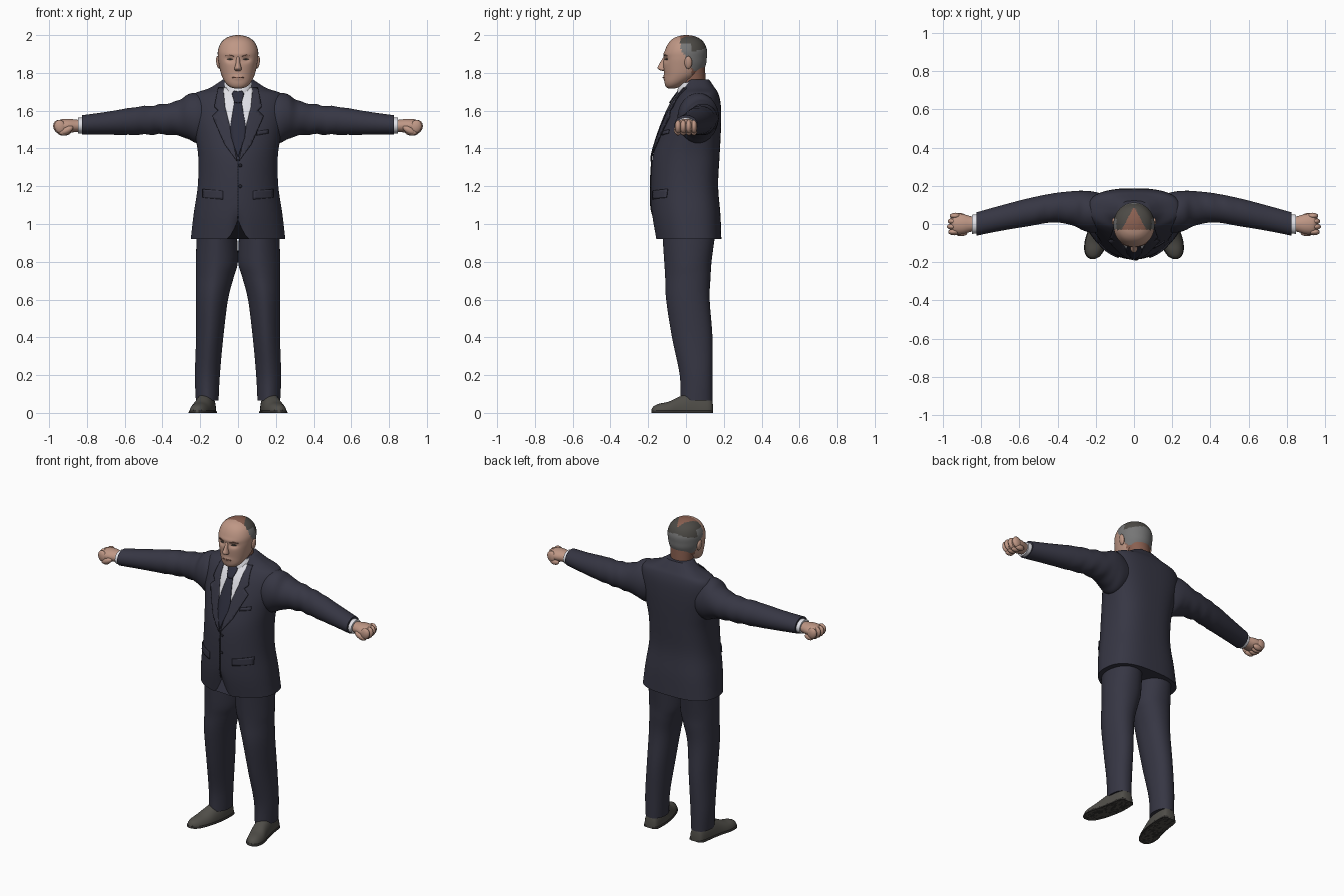
import bpy, bmesh
from math import sin, cos, pi, exp, copysign
from mathutils import Vector, Matrix
from mathutils.bvhtree import BVHTree

if "Cube" in bpy.data.objects:
    bpy.data.objects.remove(bpy.data.objects["Cube"])


def material(name, r, g, b):
    m = bpy.data.materials.new(name)
    m.use_nodes = True
    m.diffuse_color = (r, g, b, 1)
    node = m.node_tree.nodes["Principled BSDF"]
    node.inputs["Base Color"].default_value = (r, g, b, 1)
    node.inputs["Roughness"].default_value = .8
    return m


SUIT = material("navy suit", .037, .037, .057)
SEAM = material("dark seam", .016, .016, .024)
SHIRT = material("white shirt", .75, .75, .8)
TIE = material("dark tie", .026, .027, .046)
SKIN = material("skin", .52, .31, .235)
SHADE = material("brown skin", .25, .115, .08)
GREY = material("grey hair", .18, .18, .18)
DARK = material("dark grey hair", .075, .07, .062)
SHOE = material("shoe leather", .08, .076, .066)
SOLE = material("shoe sole", .03, .028, .026)
SIDES = (("left_", 1), ("right_", -1))


def finish(name, bm, *mats):
    bmesh.ops.recalc_face_normals(bm, faces=bm.faces)
    mesh = bpy.data.meshes.new(name)
    bm.to_mesh(mesh)
    bm.free()
    for m in mats:
        mesh.materials.append(m)
    ob = bpy.data.objects.new(name, mesh)
    bpy.context.collection.objects.link(ob)
    bpy.ops.object.select_all(action='DESELECT')
    ob.select_set(True)
    bpy.context.view_layer.objects.active = ob
    bpy.ops.object.shade_smooth_by_angle(angle=.7)
    return ob


def smooth_rows(rows, steps):
    """Catmull-Rom interpolation of the section table."""
    out = []
    for i in range(len(rows) - 1):
        quad = [rows[max(0, min(len(rows) - 1, i + k))] for k in (-1, 0, 1, 2)]
        for j in range(steps):
            t = j / steps
            out.append([(2 * b + (c - a) * t + (2 * a - 5 * b + 4 * c - d) * t * t
                         + (3 * b - a - 3 * c + d) * t ** 3) / 2
                        for a, b, c, d in zip(*quad)])
    return out + [list(rows[-1])]


def loft(name, rows, *mats, axis="z", side=1, n=40, steps=5, low=2, high=2, shape=None, paint=None):
    """Sections are (position, centre a, centre b, radius a, radius b)."""
    place = {"z": lambda t, a, b: (a, b, t), "x": lambda t, a, b: (t, a, b),
             "y": lambda t, a, b: (a, t, max(b, 0))}[axis]
    bm = bmesh.new()
    rings = []
    for t, a, b, ra, rb in smooth_rows(rows, steps):
        ring = []
        for k in range(n):
            c, s = cos(2 * pi * k / n), sin(2 * pi * k / n)
            e = 2 / (high if s > 0 else low)
            v = Vector(place(t, a + ra * copysign(abs(c) ** e, c), b + rb * copysign(abs(s) ** e, s)))
            if shape:
                shape(v)
            v.x *= side
            ring.append(bm.verts.new(v))
        rings.append(ring)
    for r, q in zip(rings, rings[1:]):
        for k in range(n):
            bm.faces.new((r[k], r[k - 1], q[k - 1], q[k]))
    bm.faces.new(rings[0])
    bm.faces.new(rings[-1])
    if paint:
        for f in bm.faces:
            f.material_index = paint(f.calc_center_median())
    return finish(name, bm, *mats)


def blob(name, centre, size, mat, tilt=0, side=1):
    bm = bmesh.new()
    bmesh.ops.create_uvsphere(bm, u_segments=20, v_segments=12, radius=1)
    turn = Matrix.Rotation(tilt, 4, 'Y')
    bm.transform(Matrix.Scale(side, 4, (1, 0, 0)) @ Matrix.Translation(centre) @ turn
                 @ Matrix.Diagonal((*size, 1)))
    return finish(name, bm, mat)


def plate(name, outline, target, mat, lift=.004, side=1):
    """Thin sheet with an (x, z) outline, laid on the front of the target."""
    tree = BVHTree.FromPolygons([v.co for v in target.data.vertices],
                                [p.vertices for p in target.data.polygons])
    bm = bmesh.new()
    bm.faces.new([bm.verts.new((x * side, 0, z)) for x, z in outline])
    for axis in (Vector((1, 0, 0)), Vector((0, 0, 1))):
        lo = min(v.co.dot(axis) for v in bm.verts)
        hi = max(v.co.dot(axis) for v in bm.verts)
        cuts = int((hi - lo) / .015)
        for k in range(1, cuts + 1):
            geom = bm.verts[:] + bm.edges[:] + bm.faces[:]
            bmesh.ops.bisect_plane(bm, geom=geom, plane_no=axis,
                                   plane_co=axis * (lo + (hi - lo) * k / (cuts + 1)))
    for v in bm.verts:
        hit = tree.ray_cast(Vector((v.co.x, -1, v.co.z)), Vector((0, 1, 0)))[0]
        v.co.y = (hit.y if hit else 0) - lift
    ob = finish(name, bm, mat)
    mod = ob.modifiers.new("thickness", 'SOLIDIFY')
    mod.thickness = .006
    mod.offset = 0
    return ob


def mirrored(points):
    return points + [(-x, z) for x, z in reversed(points) if x]


# Jacket body with a rounded opening at the front hem
def hem(v):
    if v.y < 0 and v.z < 1.1:
        v.z += max(0, .06 - abs(v.x)) ** 1.5 * 7 * (1.1 - v.z) / .18


jacket = loft("jacket", [(.92, 0, .012, .25, .175), (1.05, 0, 0, .235, .182), (1.2, 0, -.008, .213, .178),
                         (1.35, 0, 0, .21, .177), (1.46, 0, .018, .225, .165), (1.56, 0, .038, .245, .148),
                         (1.64, 0, .055, .25, .128), (1.69, 0, .066, .23, .105), (1.72, 0, .068, .15, .085),
                         (1.765, 0, .06, .08, .062)], SUIT, n=72, high=2.8, low=1.9, shape=hem)

# Shirt front, tie, lapels and pockets
plate("shirt_front", mirrored([(0, 1.36), (.04, 1.5), (.07, 1.62), (.08, 1.72)]), jacket, SHIRT)
plate("tie", mirrored([(0, 1.35), (.036, 1.46), (.042, 1.51), (.019, 1.645), (.03, 1.695)]), jacket, TIE, .009)
plate("tie_knot", mirrored([(0, 1.64), (.02, 1.645), (.032, 1.69), (.02, 1.705)]), jacket, TIE, .014)
plate("front_opening", [(-.003, 1.03), (.003, 1.03), (.003, 1.34), (-.003, 1.34)], jacket, SEAM, .002)
for label, s in SIDES:
    plate(label + "lapel", [(.004, 1.33), (.07, 1.42), (.135, 1.57), (.105, 1.6), (.125, 1.62), (.105, 1.72),
                            (.078, 1.72), (.068, 1.62), (.038, 1.5)], jacket, SUIT, .007, s)
    plate(label + "pocket_flap", [(.08, 1.13), (.185, 1.14), (.185, 1.185), (.08, 1.175)], jacket, SUIT, .004, s)
plate("breast_pocket", [(.1, 1.47), (.16, 1.48), (.16, 1.5), (.1, 1.49)], jacket, SUIT)
for z in (1.2, 1.31):
    blob("jacket_button", (.012, -.186 if z < 1.3 else -.181, z), (.009, .005, .009), SEAM)
loft("shirt_collar", [(1.66, 0, .03, .085, .085), (1.71, 0, .033, .083, .078), (1.75, 0, .04, .077, .068)], SHIRT)

# Sleeves, cuffs, fists, trousers and shoes
for label, s in SIDES:
    def ripple(v):
        v.z += .004 * sin(v.x * 75 + v.y * 25) * exp(-((v.x - .42) / .13) ** 2)

    loft(label + "sleeve", [(.13, .06, 1.56, .09, .1), (.21, .062, 1.56, .107, .132), (.265, .07, 1.568, .104, .118),
                            (.32, .082, 1.56, .09, .092), (.42, .085, 1.553, .076, .078), (.55, .062, 1.545, .073, .073),
                            (.7, .03, 1.533, .066, .06), (.825, 0, 1.525, .061, .051)],
         SUIT, axis="x", side=s, shape=ripple)
    loft(label + "shirt_cuff", [(.8, .004, 1.523, .05, .042), (.848, -.002, 1.521, .05, .042)], SHIRT, axis="x", side=s)
    loft(label + "palm", [(.83, 0, 1.52, .035, .03), (.86, 0, 1.52, .042, .033), (.9, 0, 1.52, .053, .037),
                          (.94, 0, 1.517, .052, .036), (.96, 0, 1.515, .03, .02)], SKIN, axis="x", side=s)
    for i in range(4):
        y = -.042 + .028 * i
        reach = (.942, .948, .944, .934)[i]
        blob(label + "finger_%d" % (i + 1), (reach, y, 1.515), (.03, .017, .036), SKIN, .3, s)
        blob(label + "fingertip_%d" % (i + 1), (reach - .022, y, 1.487), (.03, .016, .018), SKIN, .1, s)
    blob(label + "thumb", (.905, -.047, 1.497), (.036, .017, .018), SKIN, .5, s)

    loft(label + "trouser_leg", [(.95, .112, .015, .106, .14), (.8, .112, .01, .111, .125), (.72, .122, .01, .1, .12),
                                 (.6, .138, .01, .085, .115), (.4, .15, .033, .072, .107),
                                 (.2, .162, .054, .066, .087), (.065, .163, .055, .06, .085)],
         SUIT, side=s, low=1.8, high=2.2)
    shoe = [(.143, .163, 0, .02, .04), (.125, .164, 0, .045, .09), (.04, .17, 0, .053, .11), (-.03, .182, 0, .055, .088),
            (-.09, .198, 0, .056, .06), (-.14, .209, 0, .047, .049), (-.17, .214, 0, .03, .036), (-.183, .216, 0, .008, .018)]
    loft(label + "shoe", shoe, SHOE, axis="y", side=s, high=2.3)
    loft(label + "shoe_sole", [(y, x, z, r + .004, .016) for y, x, z, r, h in shoe], SOLE, axis="y", side=s, high=4)


# Neck and head, with eye sockets pressed in and hair coloured by area
def face_form(v):
    if v.y < 0:
        dent = exp(-((abs(v.x) - .042) / .022) ** 2 - ((v.z - 1.872) / .014) ** 2)
        brow = exp(-((v.z - 1.9) / .012) ** 2 - (v.x / .07) ** 2)
        lips = exp(-((v.z - 1.776) / .012) ** 2 - (v.x / .03) ** 2)
        v.y += .012 * dent - .004 * brow - .005 * lips


def hair_area(c):
    if c.z > 1.955 and c.y > -.03 and abs(c.x) < .065 * (.09 - c.y) / .12:
        return 1
    if c.z > 1.815 and c.y > -.03 + max(0, 1.93 - c.z) * .6:
        return 3 if c.z > 1.94 - .25 * abs(c.x) and (c.y > .03 or c.z > 1.955) else 2
    return 1 if c.y > .03 and c.z < 1.84 else 0


loft("neck", [(1.66, 0, .04, .068, .062), (1.74, 0, .042, .068, .062), (1.84, 0, .035, .075, .065)], SHADE)
head = loft("head", [(1.718, 0, -.075, .02, .018), (1.727, 0, -.068, .045, .038), (1.75, 0, -.05, .068, .064),
                     (1.79, 0, -.02, .088, .096), (1.84, 0, -.008, .1, .112), (1.88, 0, -.004, .106, .114),
                     (1.92, 0, 0, .106, .111), (1.96, 0, .002, .09, .093), (1.985, 0, .002, .062, .065),
                     (1.997, 0, .002, .028, .03), (2, 0, .002, .004, .004)],
            SKIN, SHADE, GREY, DARK, n=72, steps=7, low=2.2, shape=face_form, paint=hair_area)
loft("nose", [(1.81, 0, -.116, .01, .008), (1.817, 0, -.122, .019, .021), (1.828, 0, -.124, .018, .026),
              (1.85, 0, -.118, .012, .022), (1.88, 0, -.11, .009, .012), (1.9, 0, -.105, .008, .006)], SKIN, n=24)
plate("mouth", [(-.03, 1.774), (0, 1.772), (.03, 1.774), (.028, 1.777), (0, 1.778), (-.028, 1.777)], head, SHADE, .001)
for label, s in SIDES:
    blob(label + "ear", (.104, .012, 1.855), (.011, .02, .034), SKIN, .15, s)
    plate(label + "eye", [(.026, 1.872), (.042, 1.868), (.058, 1.872), (.042, 1.877)], head, DARK, .001, s)
    plate(label + "eyebrow", [(.02, 1.888), (.045, 1.893), (.07, 1.889), (.045, 1.897)], head, SHADE, .001, s)
